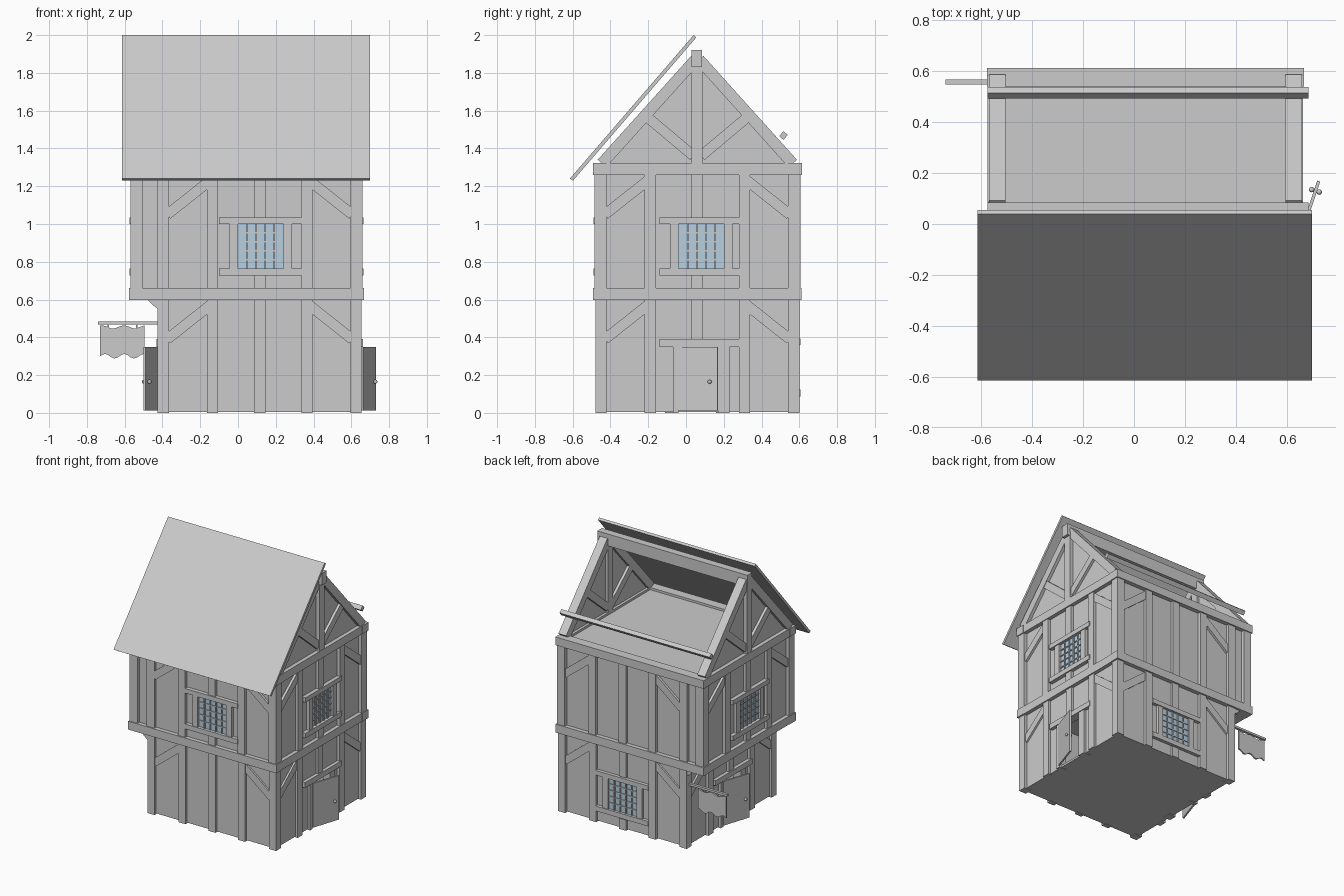
import bpy, bmesh, math
from mathutils import Vector, Matrix

cube = bpy.data.objects.get("Cube")
if cube:
    bpy.data.objects.remove(cube)


def material(name, rgb):
    m = bpy.data.materials.new(name)
    m.use_nodes = True
    m.diffuse_color = (*rgb, 1)
    m.node_tree.nodes["Principled BSDF"].inputs["Base Color"].default_value = (*rgb, 1)
    return m


GREY = material("plain grey", (0.6, 0.6, 0.6))
GLASS = material("pale blue glass", (0.46, 0.63, 0.76))


def finish(name, bm, mat):
    bmesh.ops.recalc_face_normals(bm, faces=bm.faces)
    me = bpy.data.meshes.new(name)
    bm.to_mesh(me)
    bm.free()
    me.materials.append(mat)
    ob = bpy.data.objects.new(name, me)
    bpy.context.collection.objects.link(ob)
    return ob


def box(name, a, b, mat=GREY):
    """Box between two opposite corners."""
    a, b = Vector(a), Vector(b)
    size = [abs(k) for k in b - a]
    bm = bmesh.new()
    bmesh.ops.create_cube(bm, size=1, matrix=Matrix.Translation((a + b) / 2) @ Matrix.Diagonal((*size, 1)))
    return finish(name, bm, mat)


def prism(name, pts, offset, mat=GREY):
    """Flat outline pushed along an offset."""
    bm = bmesh.new()
    f = bm.faces.new([bm.verts.new(p) for p in pts])
    r = bmesh.ops.extrude_face_region(bm, geom=[f])
    bmesh.ops.translate(bm, verts=[v for v in r["geom"] if isinstance(v, bmesh.types.BMVert)], vec=offset)
    return finish(name, bm, mat)


def bar(name, p, q, width, offset):
    """Beam from p to q, pushed along an offset to give its depth."""
    p, q, offset = Vector(p), Vector(q), Vector(offset)
    side = (q - p).cross(offset).normalized() * width / 2
    return prism(name, [p - side, q - side, q + side, p + side], offset)


class Side:
    """One wall: u runs along it from its middle, d outward, z up."""

    def __init__(self, name, place):
        self.name, self.place = name, place

    def box(self, part, u0, u1, z0, z1, d0, d1, mat=GREY):
        box(self.name + "_" + part, self.place(u0, d0, z0), self.place(u1, d1, z1), mat)

    def bar(self, part, a, b, width, depth):
        p, q = self.place(a[0], -0.01, a[1]), self.place(b[0], -0.01, b[1])
        out = Vector(self.place(0, depth + 0.01, 0)) - Vector(self.place(0, 0, 0))
        bar(self.name + "_" + part, p, q, width, out)

    def posts(self, z0, z1, depth, gap=None):
        for u in (-0.25, 0.25):
            self.box("post", u - 0.03, u + 0.03, z0, z1, -0.01, depth)
        spans = [(z0, gap[0]), (gap[1], z1)] if gap else [(z0, z1)]
        for a, b in spans:
            if b - a > 0.02:
                self.box("middle_post", -0.03, 0.03, a, b, -0.01, depth - 0.003)

    def braces(self, top, depth):
        for s in (-1, 1):
            self.bar("brace", (s * 0.49, top - 0.21), (s * 0.25, top - 0.02), 0.055, depth - 0.006)

    def window(self, z, depth, u=0.0):
        h, w = 0.235, 0.12
        self.box("window_glass", u - w, u + w, z, z + h, -0.01, 0.006, GLASS)
        self.box("window_sill", u - 0.22, u + 0.22, z - 0.037, z, -0.01, depth + 0.006)
        self.box("window_head", u - 0.22, u + 0.22, z + h, z + h + 0.035, -0.01, depth + 0.006)
        for s in (-1, 1):
            self.box("window_jamb", u + s * w, u + s * (w + 0.045), z, z + h, -0.01, depth)
        for i in range(1, 5):
            x, y = u - w + i * 2 * w / 5, z + i * h / 5
            self.box("upright_lattice", x - 0.004, x + 0.004, z, z + h, 0, 0.014)
            self.box("level_lattice", u - w, u + w, y - 0.004, y + 0.004, 0, 0.012)

    def door(self):
        # wall pieces round the doorway, frame, then the leaf standing ajar
        self.box("lower_wall", -0.51, -0.1, 0.01, 0.62, -0.04, 0)
        self.box("lower_wall", 0.11, 0.51, 0.01, 0.62, -0.04, 0)
        self.box("wall_over_door", -0.1, 0.11, 0.35, 0.62, -0.04, 0)
        self.box("door_lintel", -0.2, 0.24, 0.35, 0.39, -0.02, 0.026)
        self.box("door_jamb", -0.13, -0.1, 0, 0.35, -0.04, 0.02)
        self.box("door_jamb", 0.11, 0.17, 0, 0.35, -0.04, 0.02)
        hinge, free = self.place(-0.1, 0.015, 0.18), self.place(0.11, 0.085, 0.18)
        a, b = Vector(hinge), Vector(free)
        thick = (b - a).cross(Vector((0, 0, 1))).normalized() * 0.012
        bar(self.name + "_door_leaf", a, b, 0.335, thick)
        bm = bmesh.new()
        spot = a.lerp(b, 0.82) + thick * 0.5
        spot.z = 0.165
        for s in (-1, 1):
            bmesh.ops.create_uvsphere(bm, u_segments=10, v_segments=6, radius=0.011,
                                      matrix=Matrix.Translation(spot + thick * s * 1.3))
        finish(self.name + "_door_knob", bm, GREY)


CX, CY, H = 0.115, 0.06, 0.52
OVER = -0.545  # outer wall plane of the overhanging upper storey
front = Side("front", lambda u, d, z: (CX + u, CY - H - d, z))
back = Side("back", lambda u, d, z: (CX - u, CY + H + d, z))
right = Side("east", lambda u, d, z: (CX + H + d, CY + u, z))
left_low = Side("west_lower", lambda u, d, z: (CX - H - d, CY - u, z))
left_up = Side("west_upper", lambda u, d, z: (OVER - d, CY - u, z))

# Floors
box("ground_floor", (CX - H, CY - H, 0.005), (CX + H, CY + H, 0.02))
box("upper_floor", (OVER, CY - H, 0.605), (CX + H, CY + H, 0.65))
box("attic_floor", (OVER, CY - H, 1.27), (CX + H, CY + H, 1.305))

# Ground storey
for side in (front, back):
    side.box("lower_wall", -0.51, 0.51, 0.01, 0.62, -0.04, 0)
    side.braces(0.6, 0.02)
front.posts(0, 0.6, 0.02)
back.posts(0, 0.6, 0.02, (0.08, 0.4))
back.window(0.125, 0.02)
for side in (right, left_low):
    side.door()
    side.posts(0, 0.6, 0.02, (0.02, 0.39))
    side.braces(0.6, 0.02)

# Upper storey
for side in (front, back):
    y0, y1 = side.place(0, -0.04, 0)[1], side.place(0, 0, 0)[1]
    box(side.name + "_upper_wall", (OVER + 0.01, y0, 0.61), (CX + 0.51, y1, 1.29))
    side.braces(1.26, 0.024)
    y2 = side.place(0, 0.022, 0)[1]
    box(side.name + "_overhang_post", (-0.43, y0, 0.66), (-0.365, y2, 1.27))
front.posts(0.66, 1.27, 0.024, (0.735, 1.03))
front.window(0.765, 0.024, 0.005)
back.posts(0.66, 1.27, 0.024)
for side in (right, left_up):
    side.box("upper_wall", -0.51, 0.51, 0.61, 1.29, -0.04, 0)
    side.posts(0.66, 1.27, 0.024, (0.735, 1.03))
    side.window(0.765, 0.024, 0.02)
    side.braces(1.26, 0.024)

# Corner posts of both storeys
for name, x0, z0, z1, t in (("lower", CX - H, 0, 0.6, 0.02), ("upper", OVER, 0.6, 1.3, 0.025)):
    for sx, x in ((-1, x0), (1, CX + H)):
        for sy in (-1, 1):
            y = CY + sy * H
            box(name + "_corner_post", (x + sx * t, y + sy * t, z0),
                (x - sx * 0.04, y - sy * 0.04, z1))

# Level beams round the building
for name, z0, z1, t in (("floor_beam", 0.597, 0.66, 0.032), ("wall_plate", 1.26, 1.322, 0.033)):
    for s in (-1, 1):
        y = CY + s * H
        box(name, (OVER - t, y + s * t, z0), (CX + H + t, y - s * 0.04, z1))
    for s, x in ((-1, OVER), (1, CX + H)):
        box(name, (x + s * (t - 0.003), CY - H, z0), (x - s * 0.04, CY + H, z1))

# Brackets under the overhang
for y in (CY - H - 0.015, -0.2, 0.28, CY + H - 0.045):
    prism("overhang_bracket", [(-0.41, y, 0.6), (-0.48, y, 0.6), (-0.45, y, 0.57), (-0.41, y, 0.54)], (0, 0.06, 0))

# Gables: panel, king post, rafters and struts
for s, x in ((-1, OVER), (1, CX + H)):
    prism("gable_panel", [(x - s * 0.02, CY - 0.51, 1.31), (x - s * 0.02, CY + 0.51, 1.31),
                          (x - s * 0.02, CY, 1.88)], (s * 0.02, 0, 0))
    inner, out = x - s * 0.04, (s * 0.065, 0, 0)
    box("king_post", (inner, CY - 0.032, 1.31), (x + s * 0.028, CY + 0.028, 1.86))
    for side in (-1, 1):
        bar("rafter", (inner, CY + side * 0.505, 1.32), (inner, CY + side * 0.01, 1.87), 0.06, out)
        bar("gable_strut", (inner, CY + side * 0.02, 1.36), (inner, CY + side * 0.27, 1.57), 0.055, (s * 0.06, 0, 0))

# Ridge beam, loose purlin and the single roof slope
box("ridge_beam", (-0.575, 0.028, 1.83), (0.685, 0.085, 1.92))
bar("back_purlin", (-0.575, 0.505, 1.455), (0.685, 0.505, 1.455), 0.03, (0, 0.022, 0.026))
prism("front_roof_slope", [(-0.615, -0.615, 1.24), (-0.615, -0.598, 1.23),
                           (-0.615, 0.055, 1.988), (-0.615, 0.04, 2.0)], (1.315, 0, 0))

# Hanging sign on its rod
box("sign_rod", (-0.74, 0.548, 0.468), (-0.4, 0.568, 0.484))
N = 16
lower = [(-0.73 + 0.235 * i / N, 0.55, 0.3 + 0.012 * math.sin(i * 0.9)) for i in range(N + 1)]
upper = [(x, y, 0.455 + 0.008 * math.sin(i * 0.8 + 1)) for i, (x, y, z) in enumerate(lower)]
prism("sign_board", lower + upper[::-1], (0, 0.012, 0))
for x in (-0.69, -0.54):
    box("sign_hook", (x, 0.553, 0.44), (x + 0.008, 0.561, 0.475))
